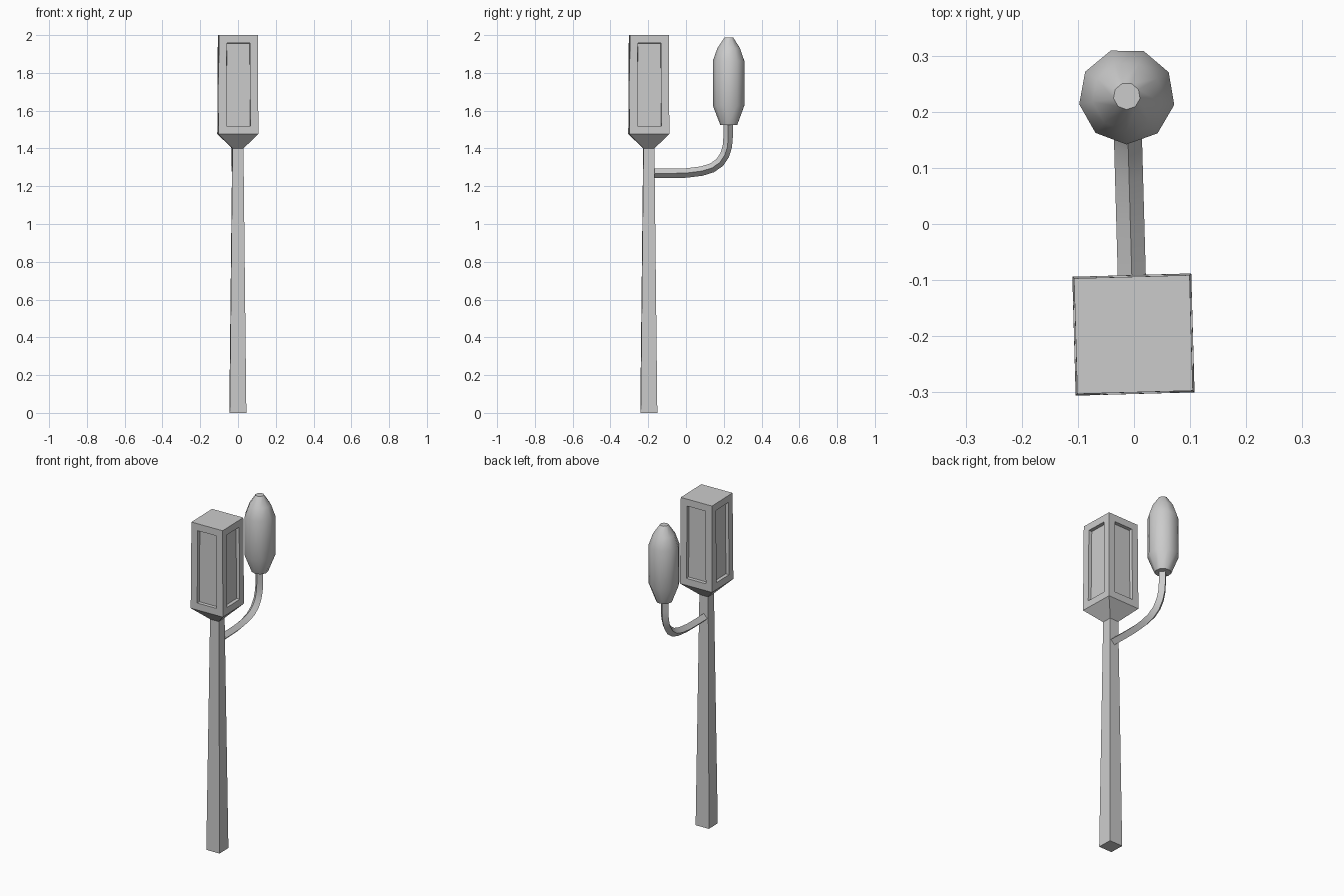
import bpy, bmesh
from math import sin, cos, radians, sqrt
from mathutils import Matrix, Vector

if "Cube" in bpy.data.objects:
    bpy.data.objects.remove(bpy.data.objects["Cube"])

# The whole lamp is turned slightly around its post
PLACE = Matrix.Translation((-0.001, -0.197, 0)) @ Matrix.Rotation(radians(1.6), 4, 'Z')


def ring(n, r, z, start, y=0.0):
    return [Vector((r * cos(radians(start + 360 * i / n)),
                    y + r * sin(radians(start + 360 * i / n)), z)) for i in range(n)]


def square(half, z):
    return ring(4, half * sqrt(2), z, 45)


def loft(name, rings, smooth=None, edit=None):
    bm = bmesh.new()
    loops = [[bm.verts.new(p) for p in r] for r in rings]
    n = len(loops[0])
    for a, b in zip(loops, loops[1:]):
        for i in range(n):
            j = (i + 1) % n
            bm.faces.new((a[i], a[j], b[j], b[i]))
    bm.faces.new(loops[0][::-1])
    bm.faces.new(loops[-1])
    bmesh.ops.recalc_face_normals(bm, faces=bm.faces[:])
    if edit:
        edit(bm)
    bm.transform(PLACE)
    mesh = bpy.data.meshes.new(name)
    bm.to_mesh(mesh)
    bm.free()
    ob = bpy.data.objects.new(name, mesh)
    bpy.context.collection.objects.link(ob)
    if smooth:
        bpy.ops.object.select_all(action='DESELECT')
        bpy.context.view_layer.objects.active = ob
        ob.select_set(True)
        bpy.ops.object.shade_smooth_by_angle(angle=radians(smooth))
    return ob


# Tapered square post
loft("post", [square(0.044, 0), square(0.029, 1.40)])


# Lantern head with a recessed panel on each side
def recess_panels(bm):
    bm.normal_update()
    sides = [f for f in bm.faces if abs(f.normal.z) < 0.1]
    bmesh.ops.inset_individual(bm, faces=sides, thickness=0.042, use_even_offset=True)
    bmesh.ops.inset_individual(bm, faces=sides, thickness=0.001, depth=-0.02,
                               use_even_offset=True)


loft("lantern_head", [square(0.029, 1.40), square(0.106, 1.477), square(0.103, 2.0)],
     edit=recess_panels)

# Curved side arm with a diamond cross-section
path = [(0.025, 1.268), (0.12, 1.268), (0.20, 1.270), (0.28, 1.280), (0.335, 1.297),
        (0.375, 1.325), (0.402, 1.365), (0.416, 1.410), (0.420, 1.46), (0.420, 1.53)]
arm = []
for i, (y, z) in enumerate(path):
    a, b = path[max(i - 1, 0)], path[min(i + 1, len(path) - 1)]
    t = Vector((0, b[0] - a[0], b[1] - a[1])).normalized()
    up, side = Vector((0, -t.z, t.y)), Vector((1, 0, 0))
    c = Vector((0, y, z))
    arm.append([c + d * 0.025 for d in (side, up, -side, -up)])
loft("side_arm", arm, smooth=35)

# Nine-sided bulb shade at the end of the arm
profile = [(0.046, 1.524), (0.086, 1.627), (0.086, 1.863), (0.062, 1.93), (0.024, 1.987)]
loft("side_lamp", [ring(9, r, z, -92, 0.425) for r, z in profile], smooth=41)
